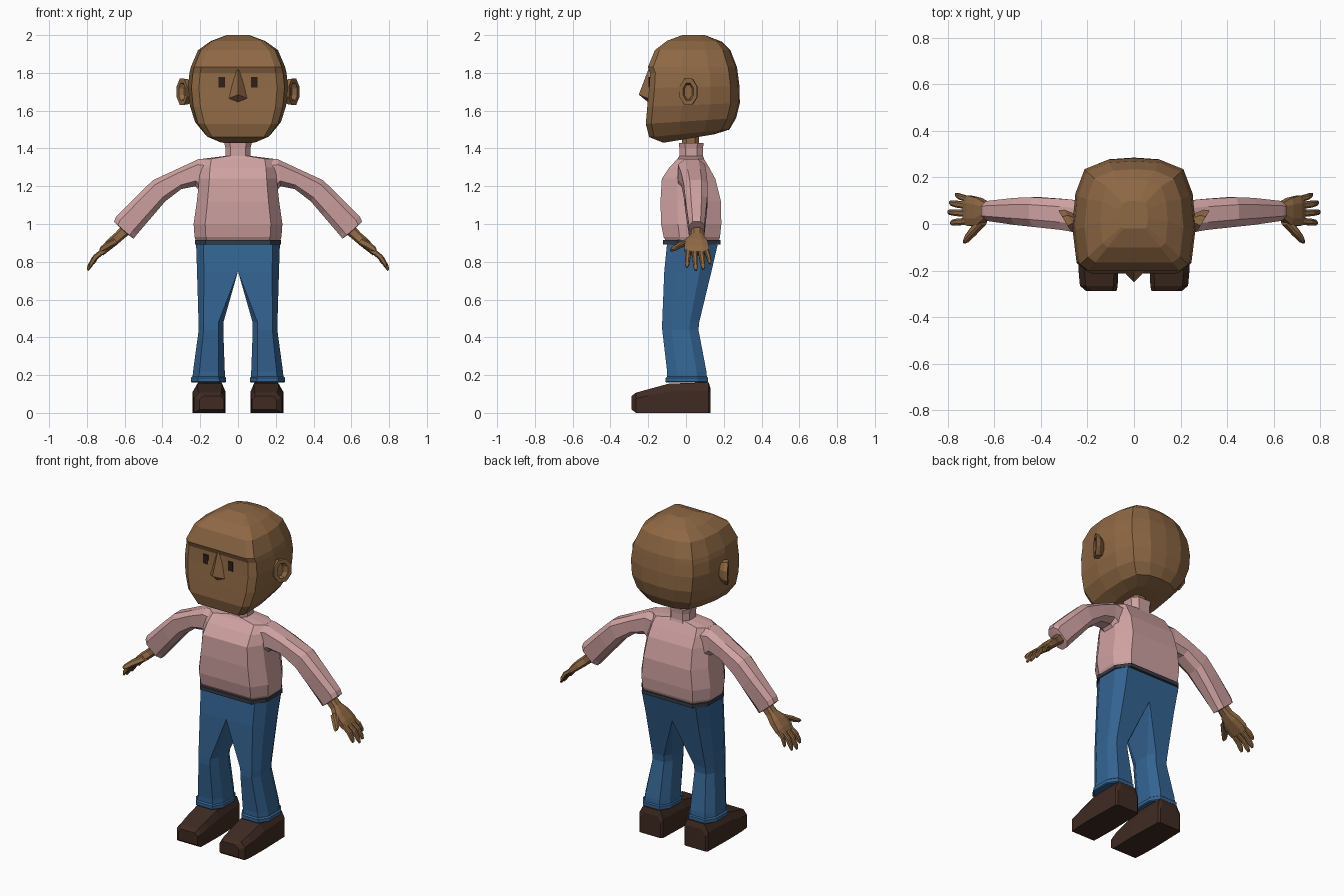
import bpy, bmesh, math
from mathutils import Vector


def material(name, rgb):
    m = bpy.data.materials.new(name)
    m.diffuse_color = (*rgb, 1)
    return m


SKIN = material("brown_skin", (0.27, 0.138, 0.058))
PINK = material("pink_knit", (0.63, 0.36, 0.36))
BLUE = material("blue_denim", (0.034, 0.128, 0.29))
SHOE = material("dark_leather", (0.05, 0.024, 0.016))
BELT = material("slate_belt", (0.035, 0.042, 0.055))
EYE = material("dark_eye", (0.03, 0.013, 0.009))


def finish(name, bm, mat, mirror):
    bmesh.ops.recalc_face_normals(bm, faces=bm.faces)
    me = bpy.data.meshes.new(name)
    bm.to_mesh(me)
    bm.free()
    me.materials.append(mat)
    ob = bpy.data.objects.new(name, me)
    bpy.context.collection.objects.link(ob)
    if mirror:
        ob.modifiers.new("mirror", "MIRROR")
    return ob


def loft(name, rings, mat, mirror=False):
    """Skin a list of equally long point rings and cap both ends."""
    bm = bmesh.new()
    vs = [[bm.verts.new(p) for p in r] for r in rings]
    n = len(rings[0])
    for lo, hi in zip(vs, vs[1:]):
        for i in range(n):
            j = (i + 1) % n
            bm.faces.new((lo[i], lo[j], hi[j], hi[i]))
    bm.faces.new(vs[0][::-1])
    bm.faces.new(vs[-1])
    return finish(name, bm, mat, mirror)


def ring(a, b, y0, y1, ca=0.2, cb=0.2, cy=0.25):
    """Chamfered rectangle between xz points a and b, spanning y0 to y1."""
    outline = [(ca, 0), (1 - cb, 0), (1, cy if cb else 0), (1, 1 - cy if cb else 1),
               (1 - cb, 1), (ca, 1), (0, 1 - cy if ca else 1), (0, cy if ca else 0)]
    return [(a[0] + (b[0] - a[0]) * t, y0 + (y1 - y0) * s, a[1] + (b[1] - a[1]) * t)
            for t, s in outline]


def level(z, x0, x1, y0, y1, ca=0.2, cb=0.2, cy=0.25):
    return ring((x0, z), (x1, z), y0, y1, ca, cb, cy)


# Head: squared-off face, rounder back
HALF = [(0, 0), (.42, 0), (.78, .0), (.93, .06), (1, .38), (.95, .68), (.8, .9), (.42, .985), (0, 1)]
OUTLINE = HALF + [(-x, t) for x, t in HALF[-2:0:-1]]
HEAD = [  # front z, back z, half width, front y, back y
    (1.43, 1.475, .10, -.12, .15), (1.46, 1.50, .175, -.195, .23),
    (1.53, 1.56, .228, -.213, .265), (1.62, 1.64, .255, -.205, .285),
    (1.72, 1.73, .265, -.195, .283), (1.80, 1.80, .257, -.190, .274),
    (1.83, 1.83, .25, -.202, .27), (1.92, 1.92, .212, -.165, .235),
    (1.97, 1.965, .145, -.10, .19), (2.0, 2.0, .06, -.02, .10)]
loft("head", [[(x * w, yf + (yb - yf) * t, zf + (zb - zf) * t) for x, t in OUTLINE]
              for zf, zb, w, yf, yb in HEAD], SKIN)

# Nose wedge
bm = bmesh.new()
top, left, right, tip, under = [bm.verts.new(p) for p in (
    (0, -.195, 1.83), (-.06, -.188, 1.66), (.06, -.188, 1.66), (0, -.25, 1.685), (0, -.195, 1.64))]
for f in ((top, left, tip), (top, tip, right), (left, under, tip), (under, right, tip),
          (top, right, under, left)):
    bm.faces.new(f)
finish("nose", bm, SKIN, False)

# Eye plates
loft("eyes", [level(z, .068, .102, -.199, -.191, 0.15, 0.15) for z in (1.722, 1.778)], EYE, True)


# Ears: slanted flaring cups with a sunken middle
def ear_ring(x, y, ry, rz, slope):
    pts = []
    for k in range(8):
        a = math.pi * (k + .5) / 4
        dy = ry * math.cos(a)
        pts.append((x + slope * dy, y + dy, 1.70 + rz * math.sin(a)))
    return pts


loft("ears", [ear_ring(.235, .01, .03, .05, .2), ear_ring(.275, .02, .045, .072, .6),
              ear_ring(.297, .012, .05, .075, .6), ear_ring(.297, .012, .03, .05, .6),
              ear_ring(.275, .012, .022, .04, .5)], SKIN, True)

# Neck and turned collar
loft("neck", [level(z, -.045, .045, -.02, .07, .25, .25) for z in (1.36, 1.52)], SKIN)
loft("collar", [level(1.33, -.08, .08, -.045, .10), level(1.36, -.066, .066, -.035, .09),
                level(1.40, -.066, .066, -.035, .09), level(1.43, -.073, .073, -.038, .093),
                level(1.43, -.052, .052, -.02, .075), level(1.40, -.05, .05, -.02, .07)], PINK)

# Sweater body
TORSO = [(.90, .218, -.10, .17), (.93, .23, -.118, .18), (1.0, .235, -.132, .187),
         (1.12, .218, -.135, .185), (1.24, .205, -.128, .155), (1.30, .20, -.088, .122),
         (1.345, .19, -.045, .095), (1.36, .07, -.035, .085)]
loft("sweater_body", [level(z, -w, w, a, b, .13, .13, .28) for z, w, a, b in TORSO], PINK)

# Sleeves: upper point, lower point, y range
SLEEVE = [((.12, 1.35), (.16, 1.12), -.045, .10), ((.21, 1.343), (.225, 1.20), -.042, .10),
          ((.32, 1.292), (.30, 1.185), -.025, .108),
          ((.45, 1.232), (.385, 1.12), -.012, .115), ((.53, 1.155), (.445, 1.05), -.004, .112),
          ((.645, 1.04), (.535, .945), .012, .10), ((.657, 1.012), (.553, .922), .015, .098),
          ((.635, .99), (.585, .945), .03, .085)]
loft("sleeves", [ring(*s) for s in SLEEVE], PINK, True)

# Hands: palm, four fingers and a thumb
N = Vector((.74, .67))  # direction across the palm thickness, in xz


def hand_ring(x, z, y0, y1, thick):
    c = Vector((x, z))
    return ring(c + N * thick, c - N * thick, y0, y1)


loft("palms", [hand_ring(.595, .968, .03, .088, .03), hand_ring(.63, .935, .025, .092, .027),
               hand_ring(.665, .905, -.005, .112, .027), hand_ring(.705, .868, -.008, .122, .022),
               hand_ring(.725, .845, -.002, .118, .016)], SKIN, True)


def finger(name, base, tip, r, bend=.008):
    rings = []
    for t, k in ((0, 1), (.5, 1), (.85, .8), (1, .4)):
        x, y, z = Vector(base).lerp(Vector(tip), t)
        b = bend * math.sin(math.pi * t)
        rings.append(hand_ring(x + b, z + b, y - r * k, y + r * k, r * k * .95))
    loft(name, rings, SKIN, True)


finger("index_fingers", (.712, .012, .86), (.785, .005, .772), .0145)
finger("middle_fingers", (.712, .045, .86), (.797, .052, .755), .0145)
finger("ring_fingers", (.712, .078, .86), (.79, .092, .762), .0145)
finger("little_fingers", (.705, .105, .868), (.765, .127, .79), .0125)
finger("thumbs", (.645, .015, .91), (.728, -.076, .86), .02, .003)

# Trousers: one leg mirrored, straight inner wall above the crotch
loft("trouser_legs", [
    level(.17, .068, .243, -.10, .112), level(.22, .07, .238, -.10, .108),
    level(.44, .078, .208, -.126, .066, .2, .2), level(.48, .077, .209, -.126, .07, .2, .2),
    level(.75, 0, .217, -.115, .135, 0, .17), level(.90, 0, .222, -.10, .17, 0, .17)], BLUE, True)
loft("trouser_cuffs", [level(z, .068 - g, .245 + g, -.103 - g, .112 + g)
                       for z, g in ((.16, 0), (.165, .005), (.185, .005), (.192, -.003))], BLUE, True)

# Belt
loft("belt", [level(z, -.228, .228, -.122, .183, .12, .12) for z in (.892, .914)], BELT)

# Shoes: lofted from heel to toe along y
SHOES = [(.13, .085, .225, 0, .13), (.12, .073, .235, 0, .162), (-.09, .066, .24, 0, .155),
         (-.20, .068, .238, 0, .125), (-.265, .07, .232, 0, .107), (-.288, .075, .205, .018, .09)]
loft("shoes", [[(x0, y, z0), (x1, y, z0), (x1, y, z0 + .72 * (z1 - z0)), (x1 - .025, y, z1),
                (x0 + .018, y, z1), (x0, y, z0 + .72 * (z1 - z0))]
               for y, x0, x1, z0, z1 in SHOES], SHOE, True)
